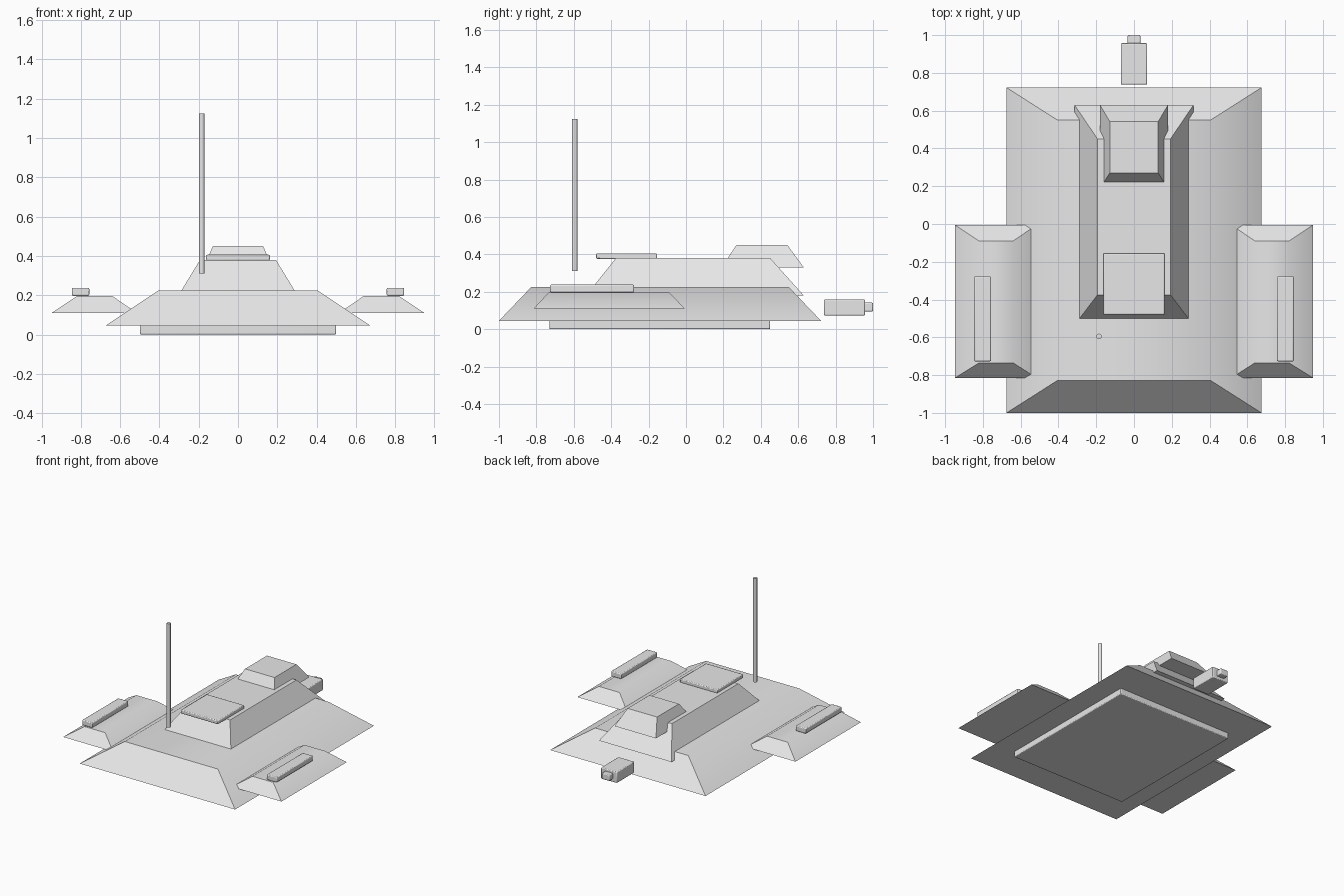
import bpy, bmesh, math

if "Cube" in bpy.data.objects:
    bpy.data.objects.remove(bpy.data.objects["Cube"])

grey = bpy.data.materials.new("light_grey")
grey.diffuse_color = (0.8, 0.8, 0.8, 1)
grey.use_nodes = True
grey.node_tree.nodes["Principled BSDF"].inputs["Base Color"].default_value = grey.diffuse_color


def finish(name, bm, angle):
    bmesh.ops.recalc_face_normals(bm, faces=bm.faces)
    me = bpy.data.meshes.new(name)
    bm.to_mesh(me)
    bm.free()
    me.materials.append(grey)
    ob = bpy.data.objects.new(name, me)
    bpy.context.collection.objects.link(ob)
    bpy.ops.object.select_all(action='DESELECT')
    ob.select_set(True)
    bpy.context.view_layer.objects.active = ob
    bpy.ops.object.shade_smooth_by_angle(angle=math.radians(angle))
    return ob


def frustum(name, low, high, z0, z1, angle=40):
    """Tapered block; low and high are (x0, x1, y0, y1) rectangles."""
    bm = bmesh.new()
    rings = []
    for (x0, x1, y0, y1), z in ((low, z0), (high, z1)):
        rings.append([bm.verts.new((x, y, z)) for x, y in
                      ((x0, y0), (x1, y0), (x1, y1), (x0, y1))])
    a, b = rings
    bm.faces.new(a)
    bm.faces.new(b)
    for i in range(4):
        j = (i + 1) % 4
        bm.faces.new((a[i], a[j], b[j], b[i]))
    return finish(name, bm, angle)


def box(name, x0, x1, y0, y1, z0, z1, bevel=0.006):
    ob = frustum(name, (x0, x1, y0, y1), (x0, x1, y0, y1), z0, z1)
    m = ob.modifiers.new("soft_edges", 'BEVEL')
    m.width = bevel
    m.segments = 2
    return ob


# Hull and underside plate
frustum("hull", (-0.675, 0.675, -1.0, 0.722), (-0.405, 0.405, -0.828, 0.55), 0.045, 0.225)
box("base_plate", -0.5, 0.5, -0.73, 0.45, 0.0, 0.05)

# Raised cabin, rear turret and roof hatch
frustum("cabin", (-0.315, 0.315, -0.535, 0.63), (-0.193, 0.193, -0.375, 0.45), 0.18, 0.38)
frustum("turret", (-0.18, 0.18, 0.19, 0.63), (-0.128, 0.128, 0.27, 0.542), 0.33, 0.45)
box("roof_hatch", -0.162, 0.162, -0.48, -0.155, 0.376, 0.406)

# Rear nozzle block
box("nozzle_block", -0.07, 0.07, 0.738, 0.957, 0.073, 0.16)
box("nozzle_tip", -0.034, 0.034, 0.95, 1.0, 0.095, 0.142)

# Side pods with top rails
for side, s in (("left", -1), ("right", 1)):
    def span(a, b):
        return tuple(sorted((s * a, s * b)))
    frustum(side + "_pod", span(0.515, 0.948) + (-0.815, -0.005),
            span(0.64, 0.82) + (-0.735, -0.09), 0.11, 0.196)
    box(side + "_rail", *span(0.757, 0.846), -0.727, -0.277, 0.197, 0.238)

# Antenna mast
bm = bmesh.new()
bmesh.ops.create_cone(bm, cap_ends=True, segments=16, radius1=0.0145, radius2=0.0145, depth=0.815)
bmesh.ops.translate(bm, verts=bm.verts, vec=(-0.185, -0.595, 0.7175))
finish("antenna", bm, 40)
